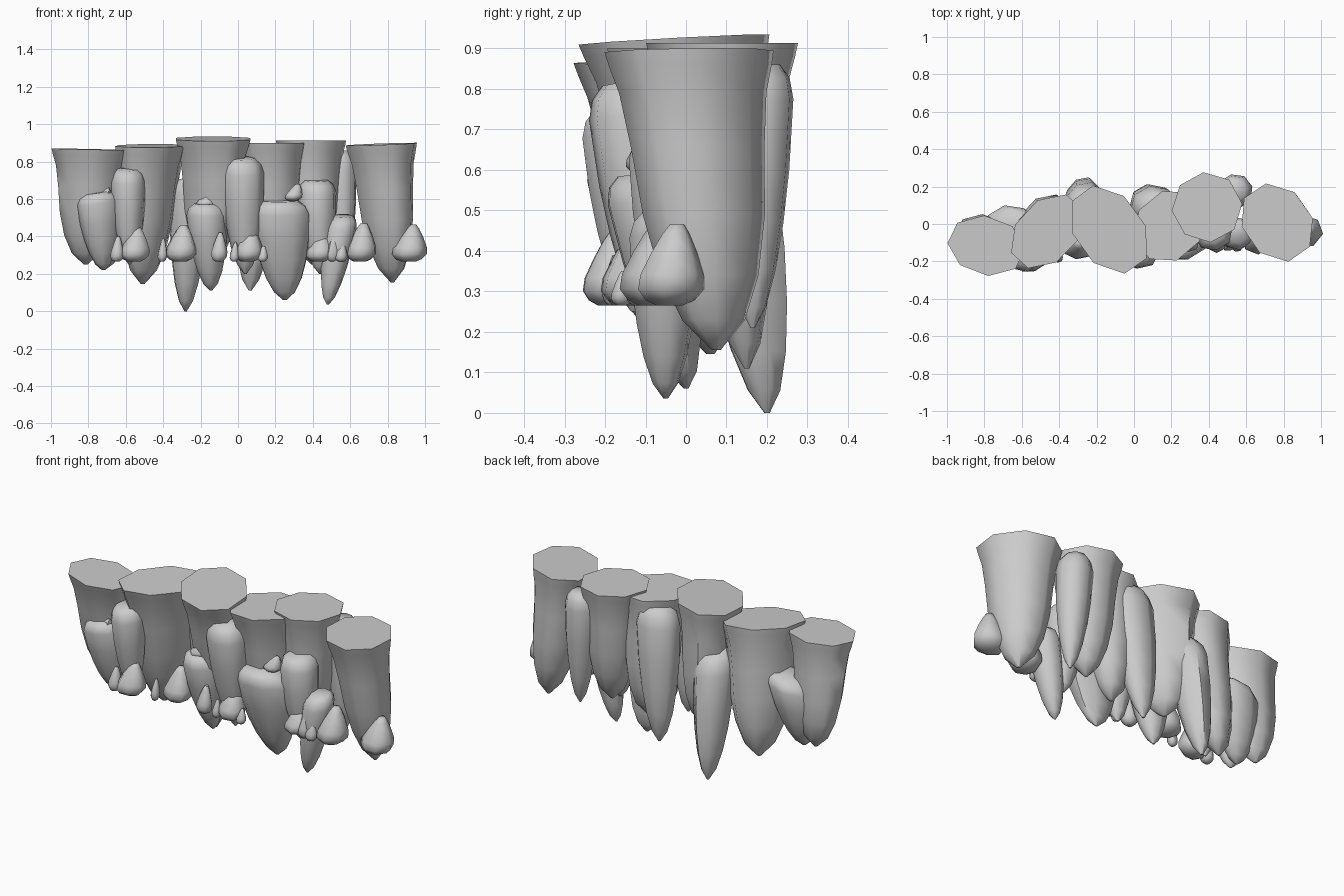
import bpy, bmesh, math, random
from mathutils import Vector
random.seed(4)

# profiles: (fraction of the way from top to tip, radius factor)
PILLAR = [(0, 1), (.05, .96), (.14, .87), (.32, .79), (.55, .72), (.75, .58), (.9, .37), (1, .05)]
STUB = [(0, .6), (.05, .88), (.13, 1), (.4, .93), (.6, .8), (.78, .61), (.92, .36), (1, .06)]
ROCK = [(0, .22), (.12, .42), (.35, .7), (.62, .97), (.8, 1), (.93, .75), (1, .4)]


def loft(name, top, radii, tip, profile, sides=8, jitter=.04, spin=None, tilt=(0, 0), skew=0, smooth=55):
    """Faceted stone swept along an axis from top to tip."""
    top, tip = Vector(top), Vector(tip)
    spin = random.uniform(0, 1) if spin is None else spin
    wob = [1 + random.uniform(-jitter, jitter) for _ in range(sides)]
    bm = bmesh.new()
    rings = []
    for t, f in profile:
        c = top.lerp(tip, t)
        ring = []
        for i in range(sides):
            a = spin + math.tau * i / sides
            dx = radii[0] * f * wob[i] * math.cos(a)
            dy = radii[1] * f * wob[i] * math.sin(a) + skew * dx
            dz = (tilt[0] * dx + tilt[1] * dy) * (1 - t)
            ring.append(bm.verts.new((c.x + dx, c.y + dy, c.z + dz)))
        rings.append(ring)
    for a, b in zip(rings, rings[1:]):
        for i in range(sides):
            j = (i + 1) % sides
            bm.faces.new((a[i], b[i], b[j], a[j]))
    bm.faces.new(rings[0])
    bm.faces.new(rings[-1][::-1])
    bmesh.ops.recalc_face_normals(bm, faces=bm.faces)
    me = bpy.data.meshes.new(name)
    bm.to_mesh(me)
    bm.free()
    ob = bpy.data.objects.new(name, me)
    bpy.context.collection.objects.link(ob)
    bpy.context.view_layer.objects.active = ob
    ob.select_set(True)
    bpy.ops.object.shade_smooth_by_angle(angle=math.radians(smooth))
    ob.select_set(False)


# main flat-topped pillars: top centre, radii, tip, spin, tilt, skew
for i, (top, r, tip, s, tilt, skew) in enumerate([
        ((-.79, -.115, .866), (.21, .16), (-.815, -.02, .25), .05, (-.02, .01), -.1),
        ((-.465, -.04, .885), (.2, .19), (-.51, .06, .145), .25, (-.01, .05), .35),
        ((-.135, -.03, .922), (.215, .222), (-.15, .06, .24), .4, (.02, .06), -.35),
        ((.19, -.01, .90), (.195, .195), (.2, .06, .2), .2, (0, 0), .15),
        ((.39, .09, .913), (.187, .187), (.4, .1, .25), .1, (0, 0), 0),
        ((.765, .008, .893), (.2, .205), (.825, .075, .155), .3, (.04, .02), -.2)]):
    loft(f"pillar_{i+1}", top, r, tip, PILLAR, spin=s, jitter=.015, tilt=tilt, skew=skew)

# round-shouldered stones in front and behind
for i, (top, r, tip, tilt) in enumerate([
        ((-.755, -.165, .635), (.112, .09), (-.72, -.1, .22), (.15, .1)),
        ((-.59, -.17, .76), (.095, .09), (-.58, -.13, .25), (0, .2)),
        ((-.17, -.1, .575), (.11, .1), (-.145, -.02, .11), (0, .1)),
        ((.02, -.145, .82), (.115, .105), (.04, -.08, .2), (0, .2)),
        ((.22, -.11, .59), (.168, .105), (.25, 0, .06), (0, .1)),
        ((.42, -.04, .70), (.108, .105), (.44, -.03, .2), (0, .1)),
        ((.56, -.05, .51), (.09, .09), (.48, -.05, .035), (0, .2)),
        ((-.255, .095, .70), (.11, .115), (-.28, .2, 0), (0, -.2)),
        ((-.65, .0, .63), (.14, .11), (-.72, -.05, .22), (.2, -.1)),
        ((.54, .18, .86), (.095, .092), (.56, .165, .21), (0, 0)),
        ((.12, .09, .86), (.13, .105), (.065, .15, .11), (0, 0))]):
    loft(f"stone_{i+1}", top, r, tip, STUB, tilt=tilt)

# loose rocks at the foot: x, y, top z, radius
for i, (x, y, z, r) in enumerate([
        (-.65, -.2, .40, .036), (-.555, -.19, .445, .075), (-.405, -.18, .39, .026),
        (-.31, -.12, .46, .08), (-.105, -.16, .42, .042), (-.02, -.17, .37, .025),
        (.05, -.14, .445, .077), (.13, -.16, .35, .028), (.43, -.08, .42, .077),
        (.505, -.11, .42, .038), (.55, -.12, .37, .033), (.65, -.08, .47, .087),
        (.91, -.04, .465, .088)]):
    loft(f"rock_{i+1}", (x + r * .25, y + r * .2, z), (r, r), (x, y, .265), ROCK, sides=7,
         jitter=.1, smooth=65)

# little chips resting on the stones: centre and radii
for i, (x, y, z, rx) in enumerate([(-.72, -.16, .68, .035), (-.18, -.1, .64, .06), (.29, -.1, .68, .05)]):
    loft(f"chip_{i+1}", (x + .03, y, z), (rx, .05), (x, y, z - .09), ROCK, sides=7,
         jitter=.1, smooth=65)
